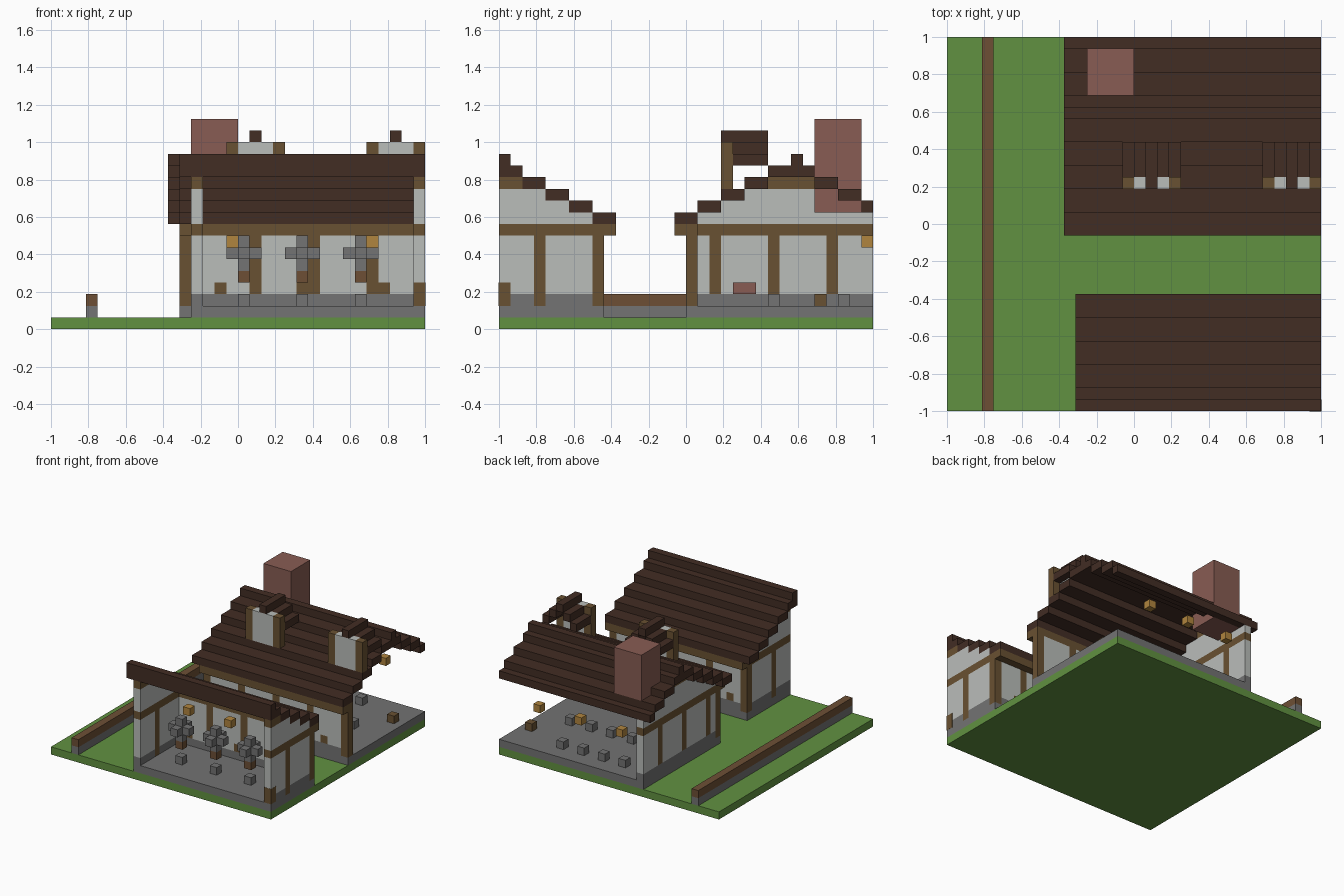
import bpy, bmesh

if "Cube" in bpy.data.objects:
    bpy.data.objects.remove(bpy.data.objects["Cube"])

U = 1 / 16  # block size; all positions below count blocks


def lin(c):
    c /= 255
    return c / 12.92 if c <= 0.04045 else ((c + 0.055) / 1.055) ** 2.4


def material(name, r, g, b):
    m = bpy.data.materials.new(name)
    col = (lin(r), lin(g), lin(b), 1)
    m.use_nodes = True
    m.diffuse_color = col
    m.node_tree.nodes["Principled BSDF"].inputs["Base Color"].default_value = col
    return m


GRASS = material("grass green", 97, 145, 65)
STONE = material("stone grey", 115, 115, 115)
WOOD = material("timber brown", 105, 81, 50)
FENCE = material("fence brown", 109, 79, 53)
PLASTER = material("plaster white", 186, 189, 186)
ROOF = material("roof brown", 66, 45, 36)
BRICK = material("brick red", 136, 92, 83)
LAMP = material("lamp gold", 176, 133, 62)


def build(name, boxes):
    """One object from boxes (x0, x1, y0, y1, z0, z1, material)."""
    bm = bmesh.new()
    mats = []
    for *ext, mat in boxes:
        if mat not in mats:
            mats.append(mat)
        x, y, z = ext[0:2], ext[2:4], ext[4:6]
        v = [bm.verts.new((a * U, b * U, c * U)) for c in z for b in y for a in x]
        for idx in ((0, 2, 3, 1), (4, 5, 7, 6), (0, 1, 5, 4),
                    (2, 6, 7, 3), (0, 4, 6, 2), (1, 3, 7, 5)):
            f = bm.faces.new([v[i] for i in idx])
            f.material_index = mats.index(mat)
    me = bpy.data.meshes.new(name)
    bm.to_mesh(me)
    bm.free()
    for m in mats:
        me.materials.append(m)
    ob = bpy.data.objects.new(name, me)
    bpy.context.scene.collection.objects.link(ob)
    return ob


def cube(x, y, z, mat):
    return (x, x + 1, y, y + 1, z, z + 1, mat)


def wall(name, along_x, at, start, end, posts, corners=(), knobs=()):
    """Timber-framed wall one block thick, running from start to end."""
    boxes = []

    def add(a, b, z0, z1, mat):
        span = (a, b, at, at + 1) if along_x else (at, at + 1, a, b)
        boxes.append((*span, z0, z1, mat))

    marks = sorted(set(posts) | set(corners) | set(knobs))
    pos = start
    for m in marks + [end]:
        if m > pos:  # plain panel up to the next mark
            add(pos, m, 2, 3, STONE)
            add(pos, m, 3, 8, PLASTER)
        if m == end:
            break
        low = 2 if m in corners else 3
        if low == 3:
            add(m, m + 1, 2, 3, STONE)
        top = 4 if m in knobs else 8
        add(m, m + 1, low, top, WOOD)
        if top < 8:
            add(m, m + 1, top, 8, PLASTER)
        pos = m + 1
    add(start, end, 8, 9, WOOD)
    return build(name, boxes)


def gable(name, x, steps, beam):
    """Plaster infill below the roof steps, with a timber beam at the top."""
    boxes = [(x, x + 1, a, b, 9, min(z, 12), PLASTER) for a, b, z in steps if z > 9]
    boxes.append((x, x + 1, *beam, 12, 13, WOOD))
    return build(name, boxes)


def roof(name, x0, steps):
    return build(name, [(x0, 16, a, b, z, z + 1, ROOF) for a, b, z in steps])


# Ground and garden fence
build("ground", [(-16, 16, -16, 16, 0, 1, GRASS)])
build("fence", [(-13, -12, -16, 16, 1, 2, STONE), (-13, -12, -16, 16, 2, 3, FENCE)])

# Front house
build("front_house_floor", [(-4, 16, -16, -7, 1, 2, STONE)])
wall("front_house_back_wall", True, -8, -4, 16, (1, 6, 11), (-4, 15), (-2, 5, 12))
wall("front_house_left_wall", False, 15, -16, -8, (), (-13,))
wall("front_house_right_wall", False, -4, -16, -8, (), (-13,))
build("front_house_corner_stub", [(15, 16.02, -16.02, -15, 2, 4, WOOD)])
build("front_house_eave_beam", [(-4, 16, -7, -6, 8, 9, WOOD)])
front_steps = [(-16 + 2 * i, -14 + 2 * i, 13 - i) for i in range(5)]
roof("front_house_roof", -5, front_steps + [(-16, -15, 14)])
for side, x in (("left", 15), ("right", -4)):
    gable("front_house_gable_" + side, x, front_steps, (-16, -14))

# Back house
build("back_house_floor", [(-5, 16, 0, 16, 1, 2, STONE)])
wall("back_house_front_wall", True, 0, -5, 16, (0, 5, 10), (-5, 15), (-2, 12))
wall("back_house_right_wall", False, -5, 1, 16, (2, 7, 12))
build("back_house_eave_beam", [(-5, 16, -1, 0, 8, 9, WOOD)])
rise = [(-1 + 2 * i, 1 + 2 * i, 9 + i) for i in range(4)]
fall = [(11, 13, 12), (13, 15, 11), (15, 16, 10)]
back_steps = rise + [(7, 11, 13)] + fall
roof("back_house_roof", -6, back_steps + [(9, 10, 14)])
gable("back_house_gable", -5, back_steps, (7, 11))
build("chimney", [(-4, 0, 11, 15, 10, 18, BRICK)])

# Dormers with a small stepped roof
for n, x in enumerate((-1, 11), 1):
    parts = [(x + 1, x + 4, 3, 4, 12, 16, PLASTER), (x + 2, x + 3, 3, 7, 16, 17, ROOF)]
    for post in (x, x + 4):
        parts.append((post, post + 1, 3, 4, 12, 16, WOOD))
        parts.append((post, post + 1, 4, 7, 14, 15, ROOF))
    for slat in (x + 1, x + 3):
        parts.append((slat, slat + 1, 4, 7, 15, 16, ROOF))
    build(f"dormer_{n}", parts)

# Stone crosses on stems inside the front house
for n, x in enumerate((0, 5, 10), 1):
    y = -13
    build(f"stone_cross_{n}", [
        (x - 1, x + 2, y, y + 1, 6, 7, STONE),
        cube(x, y - 1, 6, STONE), cube(x, y + 1, 6, STONE),
        cube(x, y, 7, STONE), cube(x, y, 5, STONE),
        cube(x, y, 4, FENCE), cube(x, y, 2, STONE)])

# Lamps
for n, x in enumerate((-1, 5, 11), 1):
    build(f"front_lamp_{n}", [cube(x, -10, 7, LAMP)])
    build(f"back_lamp_{n}", [cube(x - 1, 15, 7, LAMP)])

# Floor blocks in the back house
build("stone_blocks", [cube(x, 7, 2, STONE) for x in (2, 5, 8, 11)]
      + [cube(x, 13, 2, STONE) for x in (-1, 2, 5, 8)])
build("wood_block", [cube(14, 11, 2, WOOD)])
build("hearth_bricks", [(-4, -3, 4, 6, 3, 4, BRICK)])
